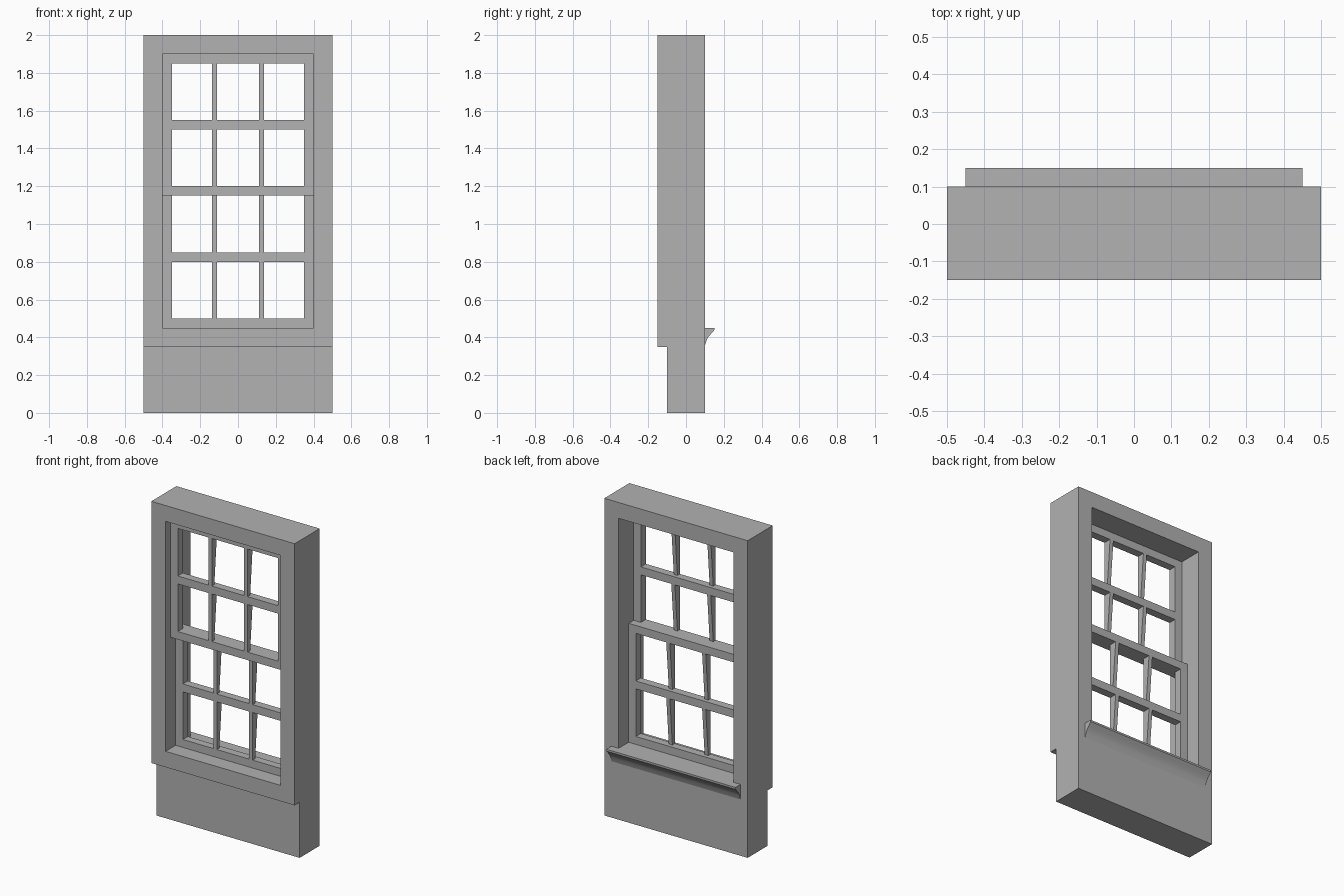
import bpy
import bmesh
from math import radians

cube = bpy.data.objects.get("Cube")
if cube:
    bpy.data.objects.remove(cube, do_unlink=True)

GREY = (0.445, 0.445, 0.445, 1)
grey = bpy.data.materials.new("plain grey")
grey.use_nodes = True
grey.diffuse_color = GREY
grey.node_tree.nodes["Principled BSDF"].inputs["Base Color"].default_value = GREY


def finish(name, bm):
    bmesh.ops.recalc_face_normals(bm, faces=bm.faces)
    mesh = bpy.data.meshes.new(name)
    bm.to_mesh(mesh)
    bm.free()
    mesh.materials.append(grey)
    obj = bpy.data.objects.new(name, mesh)
    bpy.context.collection.objects.link(obj)
    return obj


def add_prism(bm, profile, x0, x1):
    """Extrude a (y, z) outline along x."""
    face = bm.faces.new([bm.verts.new((x0, y, z)) for y, z in profile])
    new = bmesh.ops.extrude_face_region(bm, geom=[face])["geom"]
    verts = [v for v in new if isinstance(v, bmesh.types.BMVert)]
    bmesh.ops.translate(bm, verts=verts, vec=(x1 - x0, 0, 0))


def prism(name, profile, x0, x1):
    bm = bmesh.new()
    add_prism(bm, profile, x0, x1)
    return finish(name, bm)


def activate(obj):
    bpy.ops.object.select_all(action="DESELECT")
    obj.select_set(True)
    bpy.context.view_layer.objects.active = obj


# Wall surround, thicker above the apron, with the window opening cut through
wall = prism("wall_surround", [(-0.1, 0), (0.1, 0), (0.1, 2), (-0.15, 2),
                               (-0.15, 0.35), (-0.1, 0.35)], -0.5, 0.5)
cutter = prism("opening_cutter", [(-1, 0.45), (1, 0.45), (1, 1.9), (-1, 1.9)], -0.4, 0.4)
cutter.hide_render = True
cut = wall.modifiers.new("opening", "BOOLEAN")
cut.operation = "DIFFERENCE"
cut.solver = "EXACT"
cut.object = cutter
activate(wall)
bpy.ops.object.modifier_apply(modifier=cut.name)
bpy.data.objects.remove(cutter, do_unlink=True)


# Sashes: a frame with a middle rail and tapering vertical glazing bars
RAIL, PANE, DEPTH = 0.05, 0.3, 0.05


def sash(name, y, z):
    xs = [-0.4, -0.35, 0.35, 0.4]
    zs = [z]
    for step in (RAIL, PANE, RAIL, PANE, RAIL):
        zs.append(zs[-1] + step)
    bm = bmesh.new()
    grid = [[bm.verts.new((px, y, pz)) for px in xs] for pz in zs]
    for row in range(len(zs) - 1):
        for col in range(len(xs) - 1):
            if col == 1 and row % 2 == 1:
                continue
            bm.faces.new((grid[row][col], grid[row][col + 1],
                          grid[row + 1][col + 1], grid[row + 1][col]))
    new = bmesh.ops.extrude_face_region(bm, geom=bm.faces[:])["geom"]
    verts = [v for v in new if isinstance(v, bmesh.types.BMVert)]
    bmesh.ops.translate(bm, verts=verts, vec=(0, DEPTH, 0))
    finish(name + "_frame", bm)

    bars = bmesh.new()
    for low, high in ((zs[1], zs[2]), (zs[3], zs[4])):
        outline = [(y, low), (y + DEPTH * 0.5, low), (y + DEPTH, high), (y, high)]
        for x in (-0.125, 0.125):
            add_prism(bars, outline, x - 0.0125, x + 0.0125)
    finish(name + "_glazing_bars", bars)


sash("upper_sash", -0.1, 1.15)
sash("lower_sash", -0.05, 0.45)

# Moulded sill with a hollow curve on its underside
sill = prism("inner_sill", [(0.1, 0.45), (0.15, 0.45), (0.15, 0.438), (0.134, 0.42),
                            (0.119, 0.403), (0.109, 0.383), (0.1, 0.355)], -0.45, 0.45)
activate(sill)
bpy.ops.object.shade_smooth_by_angle(angle=radians(30))
